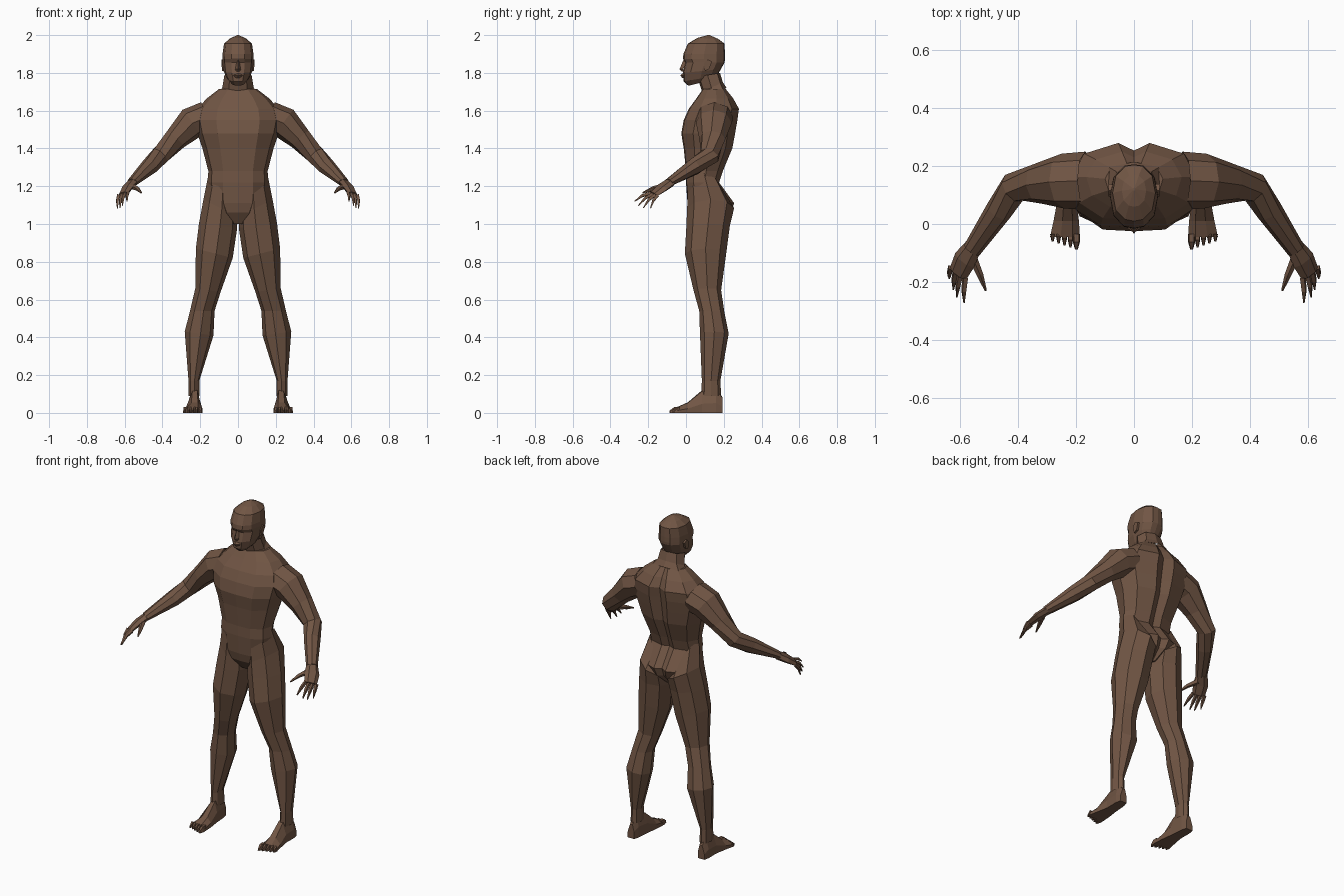
import bpy, bmesh, math
from mathutils import Vector as V

skin = bpy.data.materials.new("brown_skin")
skin.diffuse_color = (0.165, 0.092, 0.058, 1)


def loft(name, rings, caps=(True, True), mirror=False):
    """Skin a list of equal-length point rings with flat faces."""
    bm = bmesh.new()
    vs = [[bm.verts.new(p) for p in r] for r in rings]
    n = len(vs[0])
    for a, b in zip(vs, vs[1:]):
        for i in range(n):
            j = (i + 1) % n
            bm.faces.new((a[i], a[j], b[j], b[i]))
    if caps[0]:
        bm.faces.new(vs[0][::-1])
    if caps[1]:
        bm.faces.new(vs[-1])
    bmesh.ops.recalc_face_normals(bm, faces=bm.faces)
    me = bpy.data.meshes.new(name)
    bm.to_mesh(me)
    bm.free()
    me.materials.append(skin)
    ob = bpy.data.objects.new(name, me)
    bpy.context.collection.objects.link(ob)
    if mirror:
        ob.modifiers.new("mirror", 'MIRROR')
    return ob


def section(half, zf, zb, w, yf, yb):
    """Symmetric ring from half-profile points (x share, depth share)."""
    pts = half + [(-x, d) for x, d in half[-2:0:-1]]
    return [V((x * w, yf + (yb - yf) * d, zf + (zb - zf) * d)) for x, d in pts]


def tube(name, rows, ref, sides=8, caps=(True, True)):
    """Limb along a path; rows are (centre, radius along ref, radius across)."""
    rings = []
    cs = [V(r[0]) for r in rows]
    for k, (c, (_, ra, rb)) in enumerate(zip(cs, rows)):
        t = (cs[min(k + 1, len(cs) - 1)] - cs[max(k - 1, 0)]).normalized()
        a = V(ref)
        a = (a - t * a.dot(t)).normalized()
        b = t.cross(a)
        ang = [2 * math.pi * i / sides for i in range(sides)]
        rings.append([c + a * ra * math.cos(q) + b * rb * math.sin(q) for q in ang])
    return loft(name, rings, caps, True)


# Torso with a groove along the spine
body = [(0, 0), (.5, .02), (.88, .22), (1, .55), (.8, .86), (.25, 1), (0, .9)]
rows = [(1.0, .035, .06, .17), (1.06, .12, .02, .235), (1.11, .155, .008, .255),
        (1.22, .16, 0, .175), (1.28, .157, 0, .195), (1.4, .188, -.012, .245),
        (1.48, .215, -.025, .26), (1.55, .23, -.012, .272), (1.61, .215, .015, .28),
        (1.665, .165, .055, .25), (1.715, .1, .09, .21)]
loft("torso", [section(body, z, z, w, f, b) for z, w, f, b in rows])

# Neck
oval = [(0, 0), (.6, .08), (1, .45), (.75, .88), (0, 1)]
loft("neck", [section(oval, *r) for r in [
    (1.65, 1.72, .115, .055, .215), (1.70, 1.75, .083, .085, .195),
    (1.78, 1.80, .072, .06, .18)]], (False, False))

# Head
skull = [(0, 0), (.42, .03), (.85, .2), (1, .5), (.85, .8), (.4, .98), (0, 1)]
loft("head", [section(skull, *r) for r in [
    (1.732, 1.765, .036, .012, .15), (1.755, 1.785, .058, -.012, .165),
    (1.80, 1.82, .077, -.016, .185), (1.855, 1.855, .083, -.004, .204),
    (1.875, 1.87, .083, -.016, .206), (1.90, 1.90, .082, -.014, .206),
    (1.955, 1.955, .074, .01, .204), (1.985, 1.98, .042, .06, .17),
    (2.0, 2.0, .004, .115, .125)]])

# Nose, lips and ears
loft("nose", [[V((-w, y + .02, z)), V((0, y, z)), V((w, y + .02, z))] for z, w, y in
              [(1.868, .007, -.014), (1.82, .014, -.034), (1.808, .017, -.022)]])
loft("lips", [[V((-w, y + .015, z)), V((0, y, z)), V((w, y + .015, z))] for z, w, y in
              [(1.798, .014, -.018), (1.787, .024, -.03), (1.772, .015, -.02)]])
loft("ear", [[V((x, .10, 1.81)), V((x + .004, .095, 1.85)), V((x + .004, .115, 1.872)),
              V((x + .004, .138, 1.86)), V((x, .122, 1.82))] for x in (.07, .084)], mirror=True)

# Legs: rows are inner z, outer z, inner x, outer x, front y, back y
leg_shape = [(0, .55), (.12, .2), (.45, 0), (.82, .15), (1, .5), (.85, .85), (.5, 1), (.15, .88)]
leg_rows = [(1.09, 1.27, .02, .155, .01, .18), (1.04, 1.13, .006, .183, .006, .255),
            (.98, 1.0, .004, .207, .002, .232), (.82, .87, .028, .223, -.006, .213),
            (.64, .66, .092, .226, .04, .186), (.54, .54, .124, .254, .07, .202),
            (.41, .43, .13, .282, .074, .226), (.17, .17, .205, .262, .084, .182),
            (.09, .09, .203, .262, .08, .186)]
loft("leg", [[V((xi + (xo - xi) * u, f + (b - f) * v, zi + (zo - zi) * u)) for u, v in leg_shape]
             for zi, zo, xi, xo, f, b in leg_rows], (False, False), True)

# Feet: rows are y, inner x, outer x, height
foot_rows = [(.192, .215, .258, .085), (.16, .206, .265, .13), (.085, .2, .264, .12),
             (.01, .19, .278, .056), (-.045, .187, .29, .032)]
loft("foot", [[V((a, y, 0)), V((a, y, h * .5)), V((a + (b - a) * .25, y, h)),
               V((a + (b - a) * .65, y, h * .95)), V((b, y, h * .4)), V((b, y, 0))]
              for y, a, b, h in foot_rows], mirror=True)
for i in range(5):
    x = .199 + i * .0205
    r = .012 if i == 0 else .009
    y = -.088 + .007 * i
    loft(f"toe_{i + 1}", [[V((x - s, yy, 0)), V((x - s * .7, yy, h)), V((x + s * .7, yy, h)),
                           V((x + s, yy, 0))] for yy, s, h in
                          [(-.035, r, .03), (y + .025, r, .03), (y, r * .4, .012)]], mirror=True)

# Arms
tube("arm", [((.165, .15, 1.565), .085, .10), ((.245, .148, 1.535), .085, .095),
             ((.33, .14, 1.45), .062, .07), ((.415, .125, 1.36), .052, .054),
             ((.468, .045, 1.305), .046, .046), ((.56, -.09, 1.22), .022, .032)],
     (0, 0, 1), caps=(False, True))

# Hands and fingers
across = V((.05, .04, -.015))
tube("palm", [((.556, -.08, 1.222), .032, .022), ((.585, -.125, 1.193), .042, .02),
              ((.608, -.172, 1.158), .036, .013)], across, 6)
tips = [(.587, -.272, 1.12), (.612, -.252, 1.098), (.624, -.226, 1.085), (.638, -.188, 1.083)]
for i, tip in enumerate(tips):
    base = V((.583, -.185, 1.164)).lerp(V((.633, -.15, 1.152)), i / 3)
    mid = base.lerp(V(tip), .5) + V((.003, -.003, .008))
    tube(f"finger_{i + 1}", [(base, .011, .011), (mid, .010, .009), (tip, .003, .003)], across, 4)
tube("thumb", [((.558, -.115, 1.2), .018, .016), ((.532, -.175, 1.187), .012, .012),
               ((.512, -.23, 1.165), .004, .004)], (0, 0, 1), 5)
